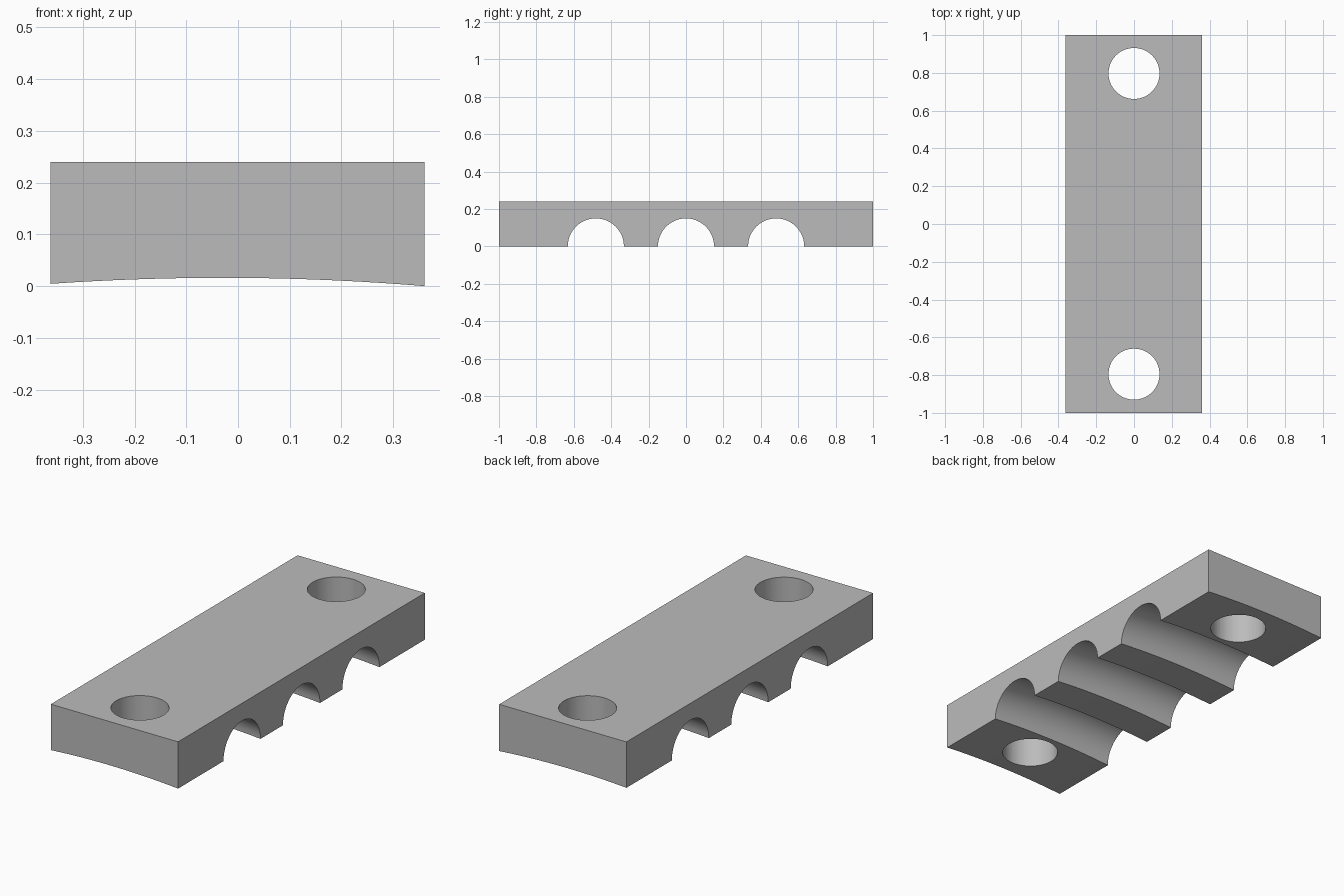
import bpy, bmesh, math

cube = bpy.data.objects.get("Cube")
if cube:
    bpy.data.objects.remove(cube, do_unlink=True)

X_MIN, X_MAX, HEIGHT = -0.362, 0.36, 0.24
GROOVE_R, HOLE_R = 0.15, 0.135
SECTIONS, ARC_STEPS = 24, 24

grey = bpy.data.materials.new("plain grey")
grey.use_nodes = True
grey.diffuse_color = (0.5, 0.5, 0.5, 1)
grey.node_tree.nodes["Principled BSDF"].inputs["Base Color"].default_value = (0.5, 0.5, 0.5, 1)


def underside(x):
    """Height of the gently arched underside."""
    return 0.016 - 0.105 * (x + 0.03) ** 2


# Side profile: underside with three half-round grooves
profile = [(-1, 0)]
for centre in (-0.482, 0, 0.482):
    for i in range(ARC_STEPS + 1):
        a = math.pi * (1 - i / ARC_STEPS)
        profile.append((centre + GROOVE_R * math.cos(a), GROOVE_R * math.sin(a)))
profile.append((1, 0))

# Clamp plate: sweep the profile along x, following the arch
bm = bmesh.new()
rings = []
for s in range(SECTIONS + 1):
    x = X_MIN + (X_MAX - X_MIN) * s / SECTIONS
    ring = [bm.verts.new((x, y, z + underside(x))) for y, z in profile]
    ring += [bm.verts.new((x, y, HEIGHT)) for y in (1, -1)]
    rings.append(ring)
for a, b in zip(rings, rings[1:]):
    for i in range(len(a)):
        j = (i + 1) % len(a)
        bm.faces.new((a[i], a[j], b[j], b[i]))
bm.faces.new(rings[0])
bm.faces.new(rings[-1])
bmesh.ops.recalc_face_normals(bm, faces=bm.faces)
mesh = bpy.data.meshes.new("clamp_plate")
bm.to_mesh(mesh)
bm.free()
plate = bpy.data.objects.new("clamp_plate", mesh)
bpy.context.collection.objects.link(plate)
mesh.materials.append(grey)

# Bolt holes through both ends
for name, y in (("front_hole_cutter", -0.795), ("back_hole_cutter", 0.797)):
    bpy.ops.mesh.primitive_cylinder_add(vertices=64, radius=HOLE_R, depth=1, location=(0, y, 0))
    cutter = bpy.context.object
    cutter.name = name
    cutter.hide_render = True
    cutter.data.materials.append(grey)
    cut = plate.modifiers.new(name, "BOOLEAN")
    cut.operation = "DIFFERENCE"
    cut.solver = "EXACT"
    cut.object = cutter
    bpy.context.view_layer.objects.active = plate
    bpy.ops.object.modifier_apply(modifier=cut.name)
    bpy.data.objects.remove(cutter, do_unlink=True)

# Smooth curves, crisp edges
bpy.ops.object.select_all(action="DESELECT")
plate.select_set(True)
bpy.context.view_layer.objects.active = plate
bpy.ops.object.shade_smooth_by_angle(angle=math.radians(30))
